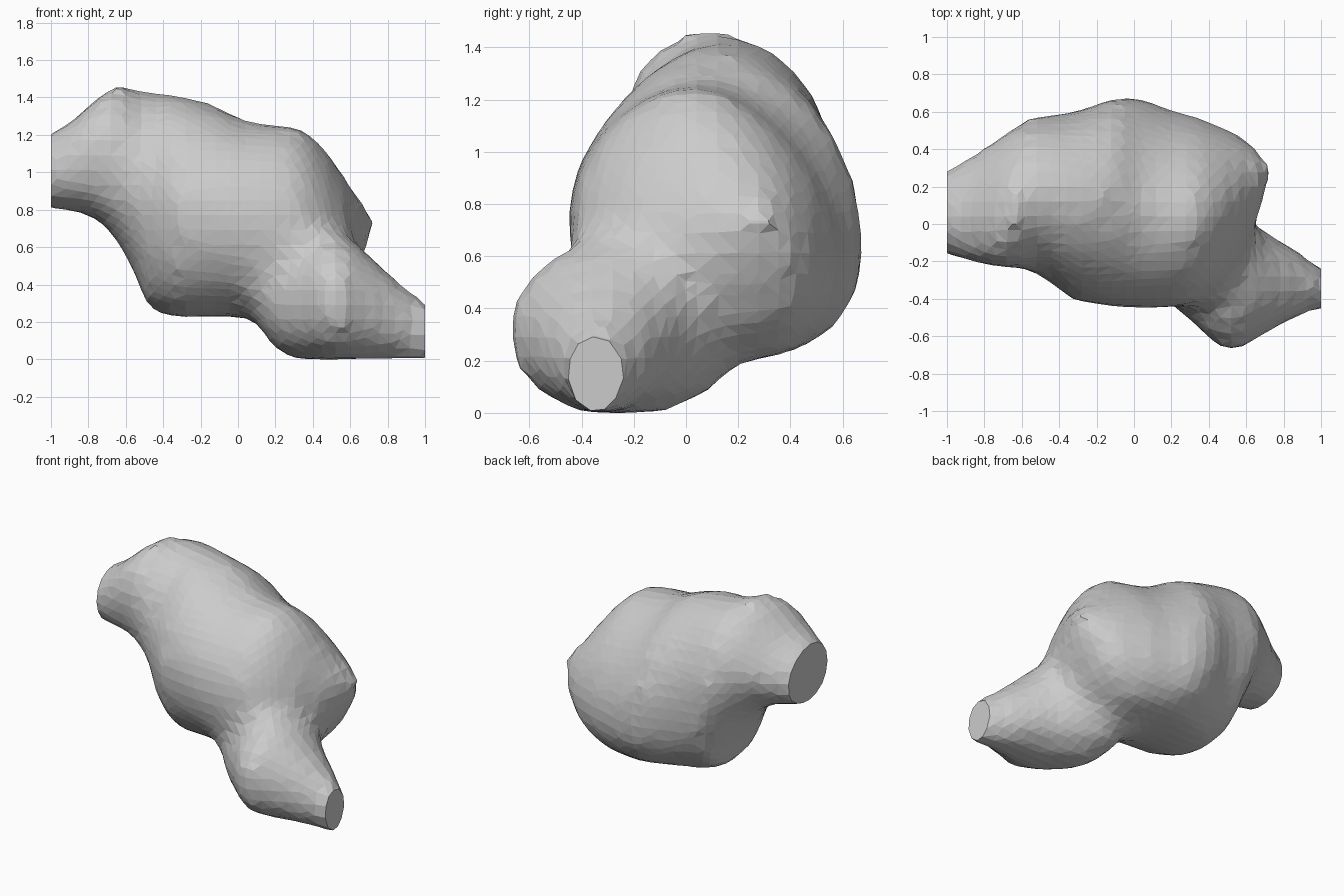
import bpy, bmesh, math

if "Cube" in bpy.data.objects:
    bpy.data.objects.remove(bpy.data.objects["Cube"])

# Each section: x, y min, y max, z min, z max, sideways lean of the crown
BODY = [
    (-1.15, -0.13, 0.21, 0.83, 1.12, -0.02), (-1.0, -0.16, 0.30, 0.79, 1.20, -0.03),
    (-0.88, -0.20, 0.36, 0.78, 1.27, -0.07), (-0.78, -0.22, 0.42, 0.76, 1.37, -0.09),
    (-0.67, -0.23, 0.50, 0.66, 1.465, -0.08), (-0.56, -0.25, 0.57, 0.47, 1.44, -0.01),
    (-0.48, -0.29, 0.58, 0.25, 1.425, 0.03), (-0.33, -0.41, 0.59, 0.21, 1.41, 0.06),
    (-0.1, -0.45, 0.68, 0.22, 1.345, 0.04), (0.02, -0.455, 0.685, 0.215, 1.265, -0.01),
    (0.2, -0.45, 0.61, 0.19, 1.25, -0.04), (0.33, -0.43, 0.58, 0.20, 1.245, -0.04),
    (0.45, -0.38, 0.53, 0.24, 1.15, -0.02), (0.56, -0.26, 0.48, 0.33, 0.99, 0.02),
    (0.64, -0.04, 0.42, 0.48, 0.86, 0.0), (0.72, 0.20, 0.36, 0.66, 0.80, 0.0),
]
LIMB = [
    (0.1, -0.35, 0.15, 0.20, 0.54, 0), (0.2, -0.44, 0.20, 0.02, 0.59, 0),
    (0.33, -0.54, 0.20, -0.015, 0.62, 0), (0.45, -0.67, 0.15, -0.02, 0.65, 0),
    (0.56, -0.685, 0.07, -0.015, 0.65, 0.03), (0.66, -0.61, -0.02, -0.015, 0.59, 0.03),
    (0.78, -0.55, -0.08, -0.015, 0.475, 0), (0.9, -0.48, -0.16, -0.015, 0.38, 0),
    (1.0, -0.46, -0.24, -0.015, 0.29, 0), (1.15, -0.46, -0.28, -0.015, 0.20, 0),
]


def ramp(x, a, b):
    """0 below a, 1 above b."""
    return min(max((x - a) / (b - a), 0), 1)


def loft(bm, sections, powers, sag=0.0, n=28):
    """Skin rounded sections into a closed tube; powers set each quadrant's fullness
    (back top, front top, front bottom, back bottom), sag lowers the flanks."""
    rings = []
    for x, y0, y1, z0, z1, lean in sections:
        back = sag * (0.2 + 0.8 * ramp(x, -0.5, 0.0))
        front = sag * ramp(x, 0.15, 0.45)
        ring = []
        for i in range(n):
            a = 2 * math.pi * i / n
            p = powers[int(4 * i / n)]
            c, s = math.cos(a), math.sin(a)
            u = math.copysign(abs(c) ** (2 / p), c)
            v = math.copysign(abs(s) ** (2 / p), s)
            # widest level drops while crown and underside stay in place
            drop = (back if c > 0 else front) * abs(c) * (1 - abs(v) * 0.3)
            y = (y0 + y1) / 2 + u * (y1 - y0) / 2 + lean * max(v, 0)
            z = (z0 + z1) / 2 + v * (z1 - z0) / 2 - drop * (z1 - z0)
            ring.append(bm.verts.new((x, y, max(z, z0))))
        rings.append(ring)
    for a, b in zip(rings, rings[1:]):
        for i in range(n):
            j = (i + 1) % n
            bm.faces.new((a[i], a[j], b[j], b[i]))
    bm.faces.new(rings[0])
    bm.faces.new(rings[-1])


# Main mass and the lower limb, merged into one skin
bm = bmesh.new()
loft(bm, BODY, (1.95, 1.9, 2.15, 2.15), sag=0.14)
loft(bm, LIMB, (2.1, 2.1, 2.1, 2.1))
bmesh.ops.recalc_face_normals(bm, faces=bm.faces)
mesh = bpy.data.meshes.new("rounded_fragment")
bm.to_mesh(mesh)
bm.free()
body = bpy.data.objects.new("rounded_fragment", mesh)
bpy.context.collection.objects.link(body)

remesh = body.modifiers.new("merge", 'REMESH')
remesh.mode = 'VOXEL'
remesh.voxel_size = 0.08
soften = body.modifiers.new("soften", 'SMOOTH')
soften.factor = 0.5
soften.iterations = 3
result = bpy.data.meshes.new_from_object(
    body.evaluated_get(bpy.context.evaluated_depsgraph_get()))
body.modifiers.clear()

# Flat cut ends, faceted skin, resting on the ground
bm = bmesh.new()
bm.from_mesh(result)
for side in (-1, 1):
    cut = bmesh.ops.bisect_plane(
        bm, geom=bm.verts[:] + bm.edges[:] + bm.faces[:],
        plane_co=(side, 0, 0), plane_no=(side, 0, 0), clear_outer=True)
    edges = [e for e in cut["geom_cut"] if isinstance(e, bmesh.types.BMEdge)]
    bmesh.ops.holes_fill(bm, edges=edges, sides=0)
bmesh.ops.triangulate(bm, faces=[f for f in bm.faces if len(f.verts) == 4])
bmesh.ops.recalc_face_normals(bm, faces=bm.faces)
low = min(v.co.z for v in bm.verts)
for v in bm.verts:
    v.co.z -= low
for f in bm.faces:
    f.smooth = False
bm.to_mesh(result)
bm.free()
body.data = result
